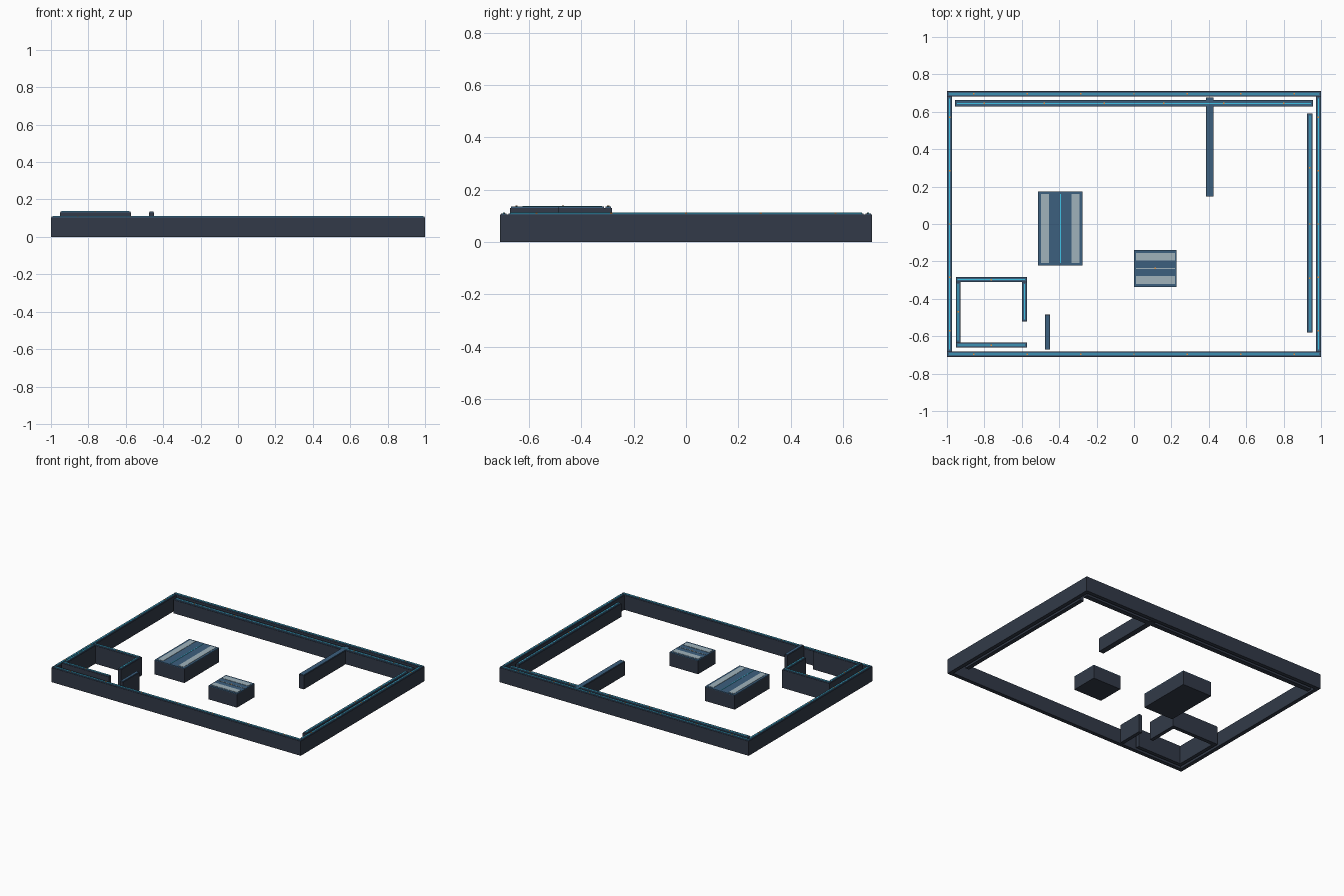
import bpy, bmesh

if "Cube" in bpy.data.objects:
    bpy.data.objects.remove(bpy.data.objects["Cube"])

def material(name, rgb):
    m = bpy.data.materials.new(name)
    m.diffuse_color = (*rgb, 1)
    m.use_nodes = True
    m.node_tree.nodes["Principled BSDF"].inputs["Base Color"].default_value = m.diffuse_color
    return m

BODY = material("dark_slate", (0.032, 0.042, 0.065))
CAP = material("steel_blue", (0.045, 0.115, 0.21))
LINE = material("cyan", (0.05, 0.55, 0.8))
PAD = material("pale_grey", (0.35, 0.45, 0.5))
STUD = material("orange", (0.8, 0.3, 0.05))
CAP_H = 0.007

def boxes(name, items, mat):
    """One object made of boxes given as (x0, x1, y0, y1, z0, z1)."""
    bm = bmesh.new()
    for x0, x1, y0, y1, z0, z1 in items:
        r = bmesh.ops.create_cube(bm, size=1)
        for v in r["verts"]:
            v.co = (x1 if v.co.x > 0 else x0,
                    y1 if v.co.y > 0 else y0,
                    z1 if v.co.z > 0 else z0)
    me = bpy.data.meshes.new(name)
    bm.to_mesh(me)
    bm.free()
    me.materials.append(mat)
    ob = bpy.data.objects.new(name, me)
    bpy.context.collection.objects.link(ob)

def wall(name, x0, x1, y0, y1, h, studs=(), line=True):
    """Dark wall with an inset blue cap, glowing centre line and small studs."""
    i, cx, cy = 0.003, (x0 + x1) / 2, (y0 + y1) / 2
    along_x = x1 - x0 > y1 - y0
    boxes(name, [(x0, x1, y0, y1, 0, h - CAP_H)], BODY)
    boxes(name + "_cap", [(x0 + i, x1 - i, y0 + i, y1 - i, h - CAP_H, h - 0.002)], CAP)
    if line:
        w = 0.003
        rect = (x0 + 0.01, x1 - 0.01, cy - w, cy + w) if along_x else (cx - w, cx + w, y0 + 0.01, y1 - 0.01)
        boxes(name + "_line", [(*rect, h - 0.003, h)], LINE)
    s = 0.004
    pts = [(t, cy) if along_x else (cx, t) for t in studs]
    if pts:
        boxes(name + "_studs", [(x - s, x + s, y - s, y + s, h - 0.003, h + 0.001) for x, y in pts], STUD)

# Perimeter
T, W, D, H = 0.028, 1.0, 0.71, 0.112
step = 2 / 7
xs = [k * step for k in range(-3, 4)]
ys = [k * step for k in range(-2, 3)]
for side, s in (("front", -1), ("back", 1)):
    a, b = sorted((s * D, s * (D - T)))
    wall(side + "_wall", -W, W, a, b, H, xs)
for side, s in (("left", -1), ("right", 1)):
    a, b = sorted((s * W, s * (W - T)))
    wall(side + "_wall", a, b, -D + T, D - T, H, ys)

# Inner counters and partition
wall("back_counter", -0.957, 0.957, 0.627, 0.662, 0.104, [-0.8 + 0.32 * k for k in range(6)])
wall("right_counter", 0.925, 0.955, -0.58, 0.59, 0.103, [-0.29, 0, 0.3])
wall("partition", 0.385, 0.425, 0.148, 0.677, 0.105, line=False)

# Corner room and screen
R = 0.138
wall("room_back", -0.953, -0.573, -0.311, -0.283, R, [-0.763])
wall("room_front", -0.953, -0.573, -0.66, -0.634, R, [-0.763])
wall("room_left", -0.953, -0.927, -0.634, -0.311, R, [-0.47])
wall("room_right", -0.599, -0.573, -0.52, -0.311, R)
wall("screen", -0.476, -0.45, -0.672, -0.485, R, line=False)

def island(name, x0, x1, y0, y1, h, along_y):
    """Display block: blue top, two pale pads, seams and a cyan centre line."""
    boxes(name, [(x0, x1, y0, y1, 0, h - CAP_H)], BODY)
    boxes(name + "_top", [(x0, x1, y0, y1, h - CAP_H, h - 0.002)], CAP)
    def strip(c, half, z):
        if along_y:
            return (c - half, c + half, y0 + 0.014, y1 - 0.014, h - 0.003, z)
        return (x0 + 0.01, x1 - 0.01, c - half, c + half, h - 0.003, z)
    lo, hi = (x0, x1) if along_y else (y0, y1)
    boxes(name + "_pads", [strip(c, 0.021, h) for c in (lo + 0.037, hi - 0.037)], PAD)
    mid = (lo + hi) / 2
    boxes(name + "_line", [strip(mid, 0.0025, h)], LINE if along_y else PAD)

# Islands
island("large_island", -0.513, -0.275, -0.222, 0.175, 0.107, True)
island("small_island", 0.0, 0.228, -0.337, -0.138, 0.102, False)
boxes("small_island_stud", [(0.11, 0.118, -0.2415, -0.2335, 0.098, 0.103)], STUD)
